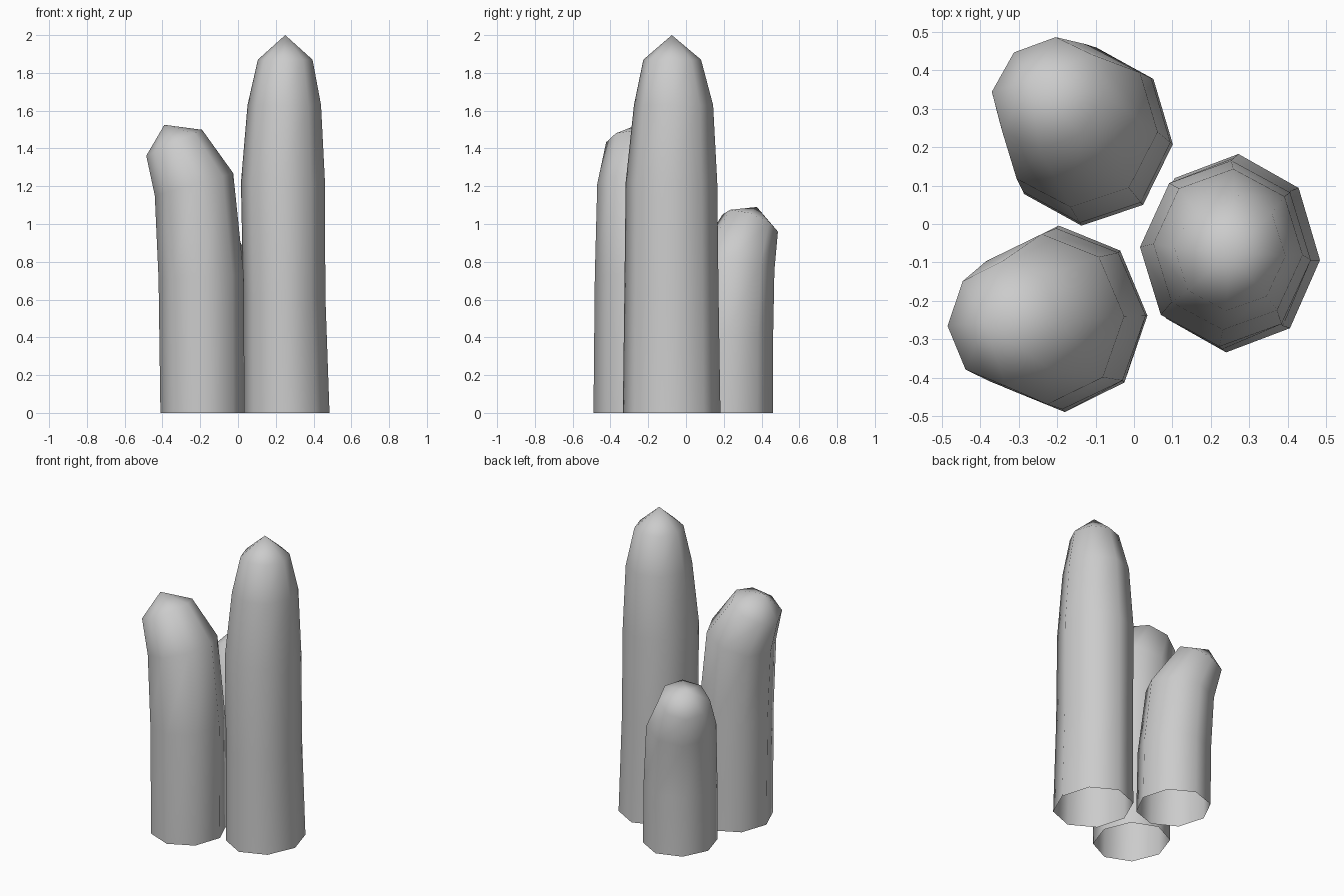
import bpy, bmesh, math
from mathutils import Vector, Matrix

if "Cube" in bpy.data.objects:
    bpy.data.objects.remove(bpy.data.objects["Cube"])

SIDES = 8


def column(name, twist, lean_deg, rings, tip):
    """Open-bottomed eight-sided column.
    rings: (cx, cy, cz, rx, ry, tilt), each tipped towards lean_deg."""
    lean = math.radians(lean_deg)
    axis = Vector((-math.sin(lean), math.cos(lean), 0))
    bm = bmesh.new()
    loops = []
    for cx, cy, cz, rx, ry, tilt in rings:
        rot = Matrix.Rotation(math.radians(tilt), 3, axis)
        loop = []
        for i in range(SIDES):
            a = math.radians(twist) + math.tau * i / SIDES
            p = rot @ Vector((rx * math.cos(a), ry * math.sin(a), 0))
            loop.append(bm.verts.new(p + Vector((cx, cy, cz))))
        loops.append(loop)
    # Side walls
    for low, high in zip(loops, loops[1:]):
        for i in range(SIDES):
            j = (i + 1) % SIDES
            bm.faces.new((low[i], low[j], high[j], high[i]))
    # Pointed cap
    apex = bm.verts.new(tip)
    for i in range(SIDES):
        bm.faces.new((loops[-1][i], loops[-1][(i + 1) % SIDES], apex))
    for f in bm.faces:
        f.smooth = True
    mesh = bpy.data.meshes.new(name)
    bm.to_mesh(mesh)
    bm.free()
    obj = bpy.data.objects.new(name, mesh)
    bpy.context.collection.objects.link(obj)
    return obj


# Tall upright column on the right
column("tall_column", -4, 0, [
    (0.256, -0.076, 0.00, 0.229, 0.259, 0),
    (0.245, -0.077, 0.62, 0.218, 0.250, 0),
    (0.238, -0.077, 1.22, 0.223, 0.243, 0),
    (0.245, -0.066, 1.63, 0.195, 0.210, 0),
    (0.250, -0.073, 1.87, 0.145, 0.153, 0),
], (0.25, -0.075, 2.0))

# Middle column at front left, head bent to the left
column("middle_column", 2, 180, [
    (-0.188, -0.247, 0.00, 0.223, 0.243, 0),
    (-0.195, -0.247, 0.72, 0.226, 0.236, 3),
    (-0.233, -0.248, 1.21, 0.216, 0.222, 16),
    (-0.338, -0.260, 1.43, 0.163, 0.163, 25),
], (-0.39, -0.255, 1.525))

# Short column at the back, head bent to the back left
column("short_column", -5, 135, [
    (-0.118, 0.228, 0.00, 0.220, 0.233, 0),
    (-0.122, 0.232, 0.40, 0.218, 0.230, 3),
    (-0.145, 0.256, 0.785, 0.210, 0.215, 12),
    (-0.225, 0.340, 1.005, 0.155, 0.155, 27),
], (-0.27, 0.375, 1.09))
